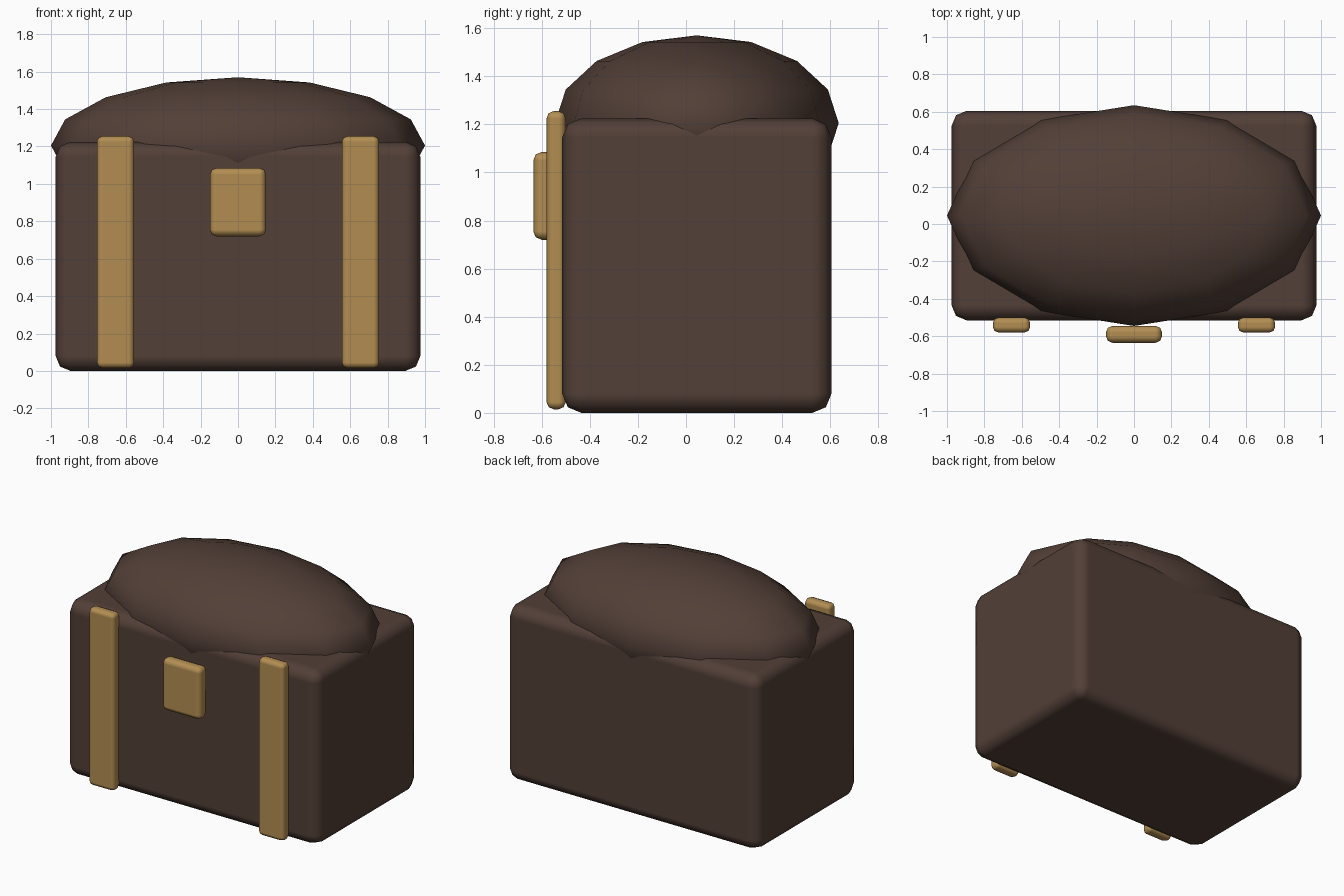
import bpy

if "Cube" in bpy.data.objects:
    bpy.data.objects.remove(bpy.data.objects["Cube"])


def material(name, rgb):
    m = bpy.data.materials.new(name)
    m.diffuse_color = (*rgb, 1)
    m.use_nodes = True
    m.node_tree.nodes["Principled BSDF"].inputs["Base Color"].default_value = m.diffuse_color
    return m


BROWN = material("dark brown", (0.085, 0.050, 0.038))
GOLD = material("old gold", (0.45, 0.27, 0.085))


def finish(obj, name, mat):
    obj.name = name
    obj.data.name = name
    obj.data.materials.append(mat)
    bpy.ops.object.shade_smooth()


def rounded_box(name, low, high, bevel, mat):
    """Box between two corners with rounded edges."""
    centre = [(a + b) / 2 for a, b in zip(low, high)]
    bpy.ops.mesh.primitive_cube_add(size=1, location=centre)
    obj = bpy.context.object
    obj.scale = [b - a for a, b in zip(low, high)]
    bpy.ops.object.transform_apply(location=False, rotation=False, scale=True)
    finish(obj, name, mat)
    mod = obj.modifiers.new("round edges", "BEVEL")
    mod.width = bevel
    mod.segments = 2
    mod.limit_method = "NONE"
    mod.harden_normals = True
    return obj


# Chest body
rounded_box("body", (-0.975, -0.515, 0), (0.975, 0.605, 1.225), 0.08, BROWN)

# Domed lid: a low-sided ellipsoid sunk into the body
bpy.ops.mesh.primitive_uv_sphere_add(segments=12, ring_count=8, radius=1,
                                     location=(0, 0.045, 1.205))
lid = bpy.context.object
lid.scale = (1.0, 0.59, 0.365)
bpy.ops.object.transform_apply(location=False, rotation=False, scale=True)
finish(lid, "lid", BROWN)

# Front straps
for side, x in (("left", -0.655), ("right", 0.655)):
    rounded_box(side + "_strap", (x - 0.1, -0.58, 0.015),
                (x + 0.1, -0.50, 1.255), 0.03, GOLD)

# Lock plate
rounded_box("lock", (-0.15, -0.635, 0.72), (0.15, -0.545, 1.085), 0.035, GOLD)
